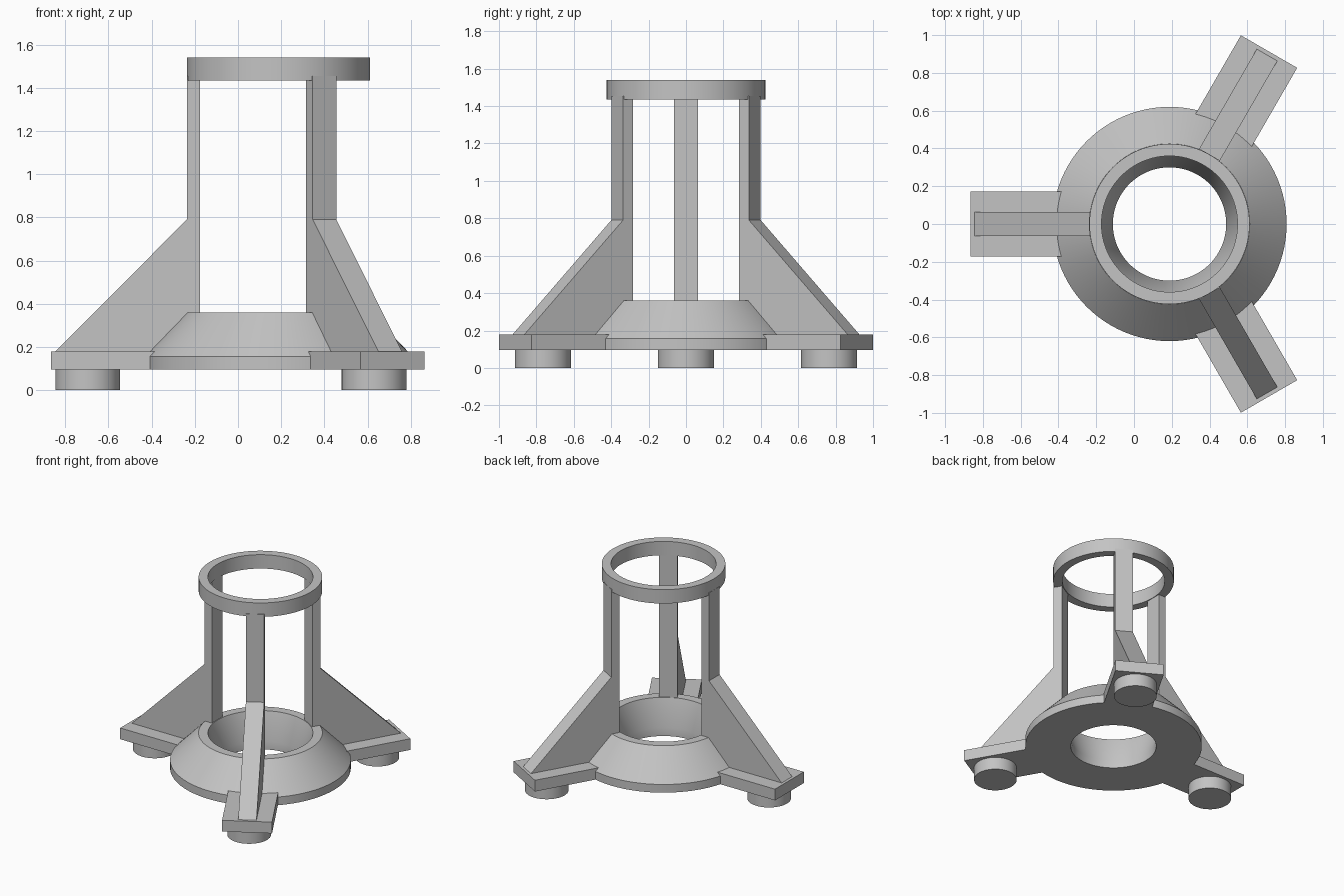
import bpy
import bmesh
from math import cos, sin, pi, radians
from mathutils import Matrix, Vector

default = bpy.data.objects.get("Cube")
if default:
    bpy.data.objects.remove(default, do_unlink=True)

AXIS = Vector((0.188, 0, 0))
SEGMENTS = 96

grey = bpy.data.materials.new("plain_grey")
grey.use_nodes = True
COLOUR = (0.55, 0.55, 0.55, 1)
grey.diffuse_color = COLOUR
grey.node_tree.nodes["Principled BSDF"].inputs["Base Color"].default_value = COLOUR


def finish(name, bm, matrix, smooth=False):
    """Turn a bmesh into a named object."""
    bmesh.ops.recalc_face_normals(bm, faces=bm.faces)
    mesh = bpy.data.meshes.new(name)
    bm.to_mesh(mesh)
    bm.free()
    mesh.materials.append(grey)
    obj = bpy.data.objects.new(name, mesh)
    bpy.context.collection.objects.link(obj)
    obj.matrix_world = matrix
    if smooth:
        bpy.ops.object.select_all(action="DESELECT")
        obj.select_set(True)
        bpy.context.view_layer.objects.active = obj
        bpy.ops.object.shade_smooth_by_angle(angle=radians(25))
    return obj


def lathe(name, profile):
    """Revolve a closed (radius, z) profile around the tower axis."""
    bm = bmesh.new()
    rings = []
    for i in range(SEGMENTS):
        a = 2 * pi * i / SEGMENTS
        rings.append([bm.verts.new((r * cos(a), r * sin(a), z)) for r, z in profile])
    n = len(profile)
    for i, ring in enumerate(rings):
        following = rings[(i + 1) % SEGMENTS]
        for j in range(n):
            k = (j + 1) % n
            bm.faces.new((ring[j], following[j], following[k], ring[k]))
    return finish(name, bm, Matrix.Translation(AXIS), smooth=True)


def slab(name, profile, half_width, matrix):
    """Extrude an (outward, z) profile sideways by half_width each way."""
    bm = bmesh.new()
    face = bm.faces.new([bm.verts.new((r, -half_width, z)) for r, z in profile])
    result = bmesh.ops.extrude_face_region(bm, geom=[face])
    moved = [v for v in result["geom"] if isinstance(v, bmesh.types.BMVert)]
    bmesh.ops.translate(bm, verts=moved, vec=(0, 2 * half_width, 0))
    return finish(name, bm, matrix)


# Base disc with conical collar, and the ring at the top
lathe("base_collar", [(0.30, 0.095), (0.62, 0.095), (0.62, 0.157),
                      (0.425, 0.36), (0.36, 0.36), (0.30, 0.157)])
lathe("top_ring", [(0.36, 1.435), (0.424, 1.435), (0.424, 1.54), (0.36, 1.54)])

# Three legs, each with a gusseted post, a foot plate and a round foot
for label, angle in (("right", 180), ("back_left", 60), ("front_left", -60)):
    place = Matrix.Translation(AXIS) @ Matrix.Rotation(radians(angle), 4, "Z")
    slab(label + "_post", [(0.363, 0.17), (1.033, 0.17), (1.033, 0.18),
                           (0.425, 0.79), (0.425, 1.455), (0.363, 1.455)], 0.063, place)
    slab(label + "_foot_plate", [(0.5, 0.095), (1.054, 0.095),
                                 (1.054, 0.18), (0.5, 0.18)], 0.172, place)
    bm = bmesh.new()
    bmesh.ops.create_cone(bm, cap_ends=True, segments=48, radius1=0.15, radius2=0.15,
                          depth=0.1, matrix=Matrix.Translation((0.884, 0, 0.05)))
    finish(label + "_foot", bm, place, smooth=True)
